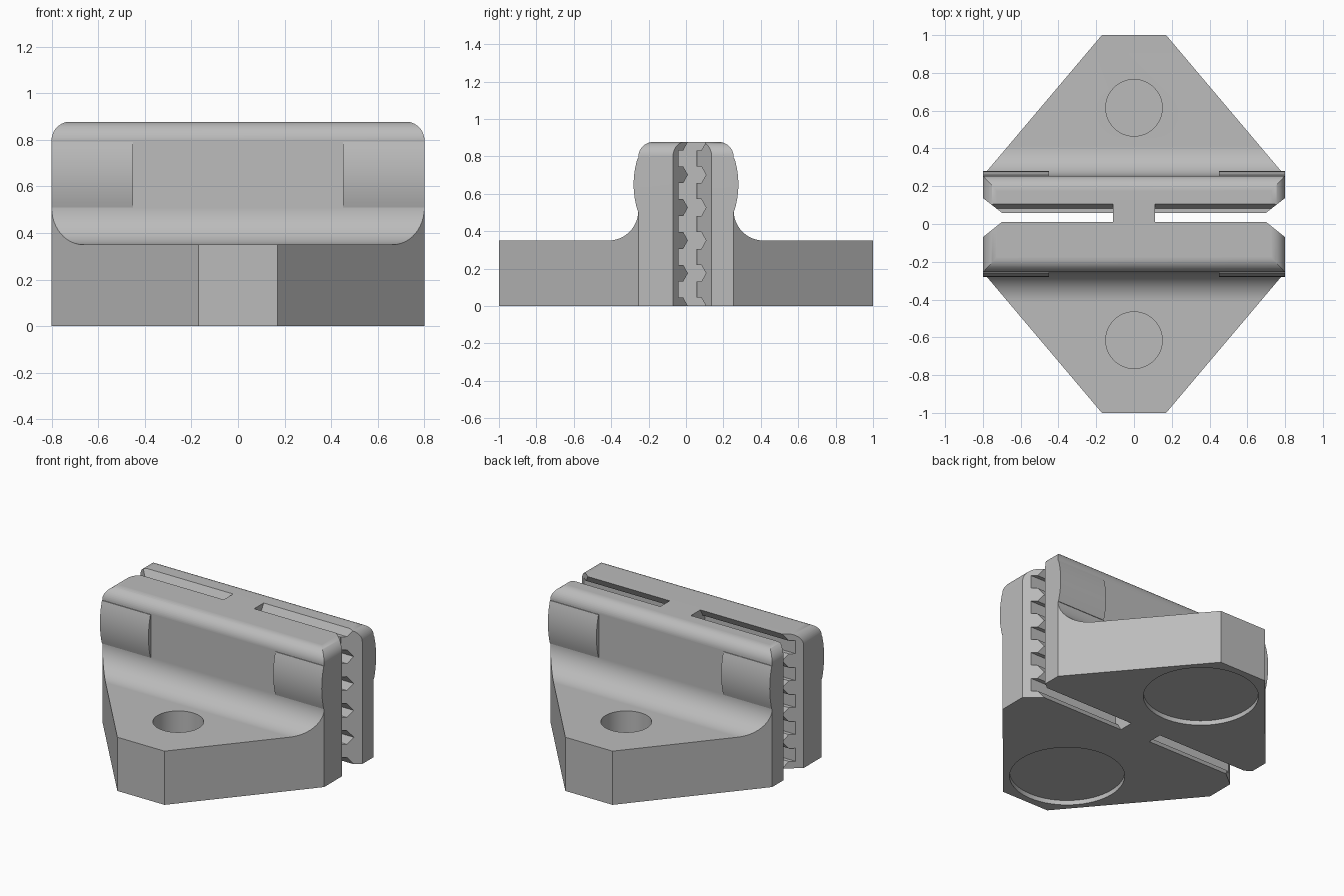
import bpy, bmesh, math

old = bpy.data.objects.get("Cube")
if old:
    bpy.data.objects.remove(old, do_unlink=True)

grey = bpy.data.materials.new("plain_grey")
grey.use_nodes = True
COLOUR = (0.5, 0.5, 0.5, 1)
grey.diffuse_color = COLOUR
grey.node_tree.nodes["Principled BSDF"].inputs["Base Color"].default_value = COLOUR

WALL_Y, HALF_X, TOP, FOOT = 0.255, 0.8, 0.877, 0.35


def prism(name, points, axis, lo, hi):
    """Extrude a 2D outline along an axis; the outline uses the other two axes in order."""
    def place(p, t):
        c = list(p)
        c.insert("xyz".index(axis), t)
        return c
    bm = bmesh.new()
    face = bm.faces.new([bm.verts.new(place(p, lo)) for p in points])
    side = bmesh.ops.extrude_face_region(bm, geom=[face])["geom"]
    for v in side:
        if isinstance(v, bmesh.types.BMVert):
            v.co["xyz".index(axis)] = hi
    bmesh.ops.recalc_face_normals(bm, faces=bm.faces)
    mesh = bpy.data.meshes.new(name)
    bm.to_mesh(mesh)
    bm.free()
    mesh.materials.append(grey)
    ob = bpy.data.objects.new(name, mesh)
    bpy.context.collection.objects.link(ob)
    return ob


def arc(cx, cy, r, start, end, n=12):
    angles = [math.radians(start + (end - start) * i / n) for i in range(n + 1)]
    return [(cx + r * math.cos(a), cy + r * math.sin(a)) for a in angles]


def mirrored(half):
    return half + [(-x, y) for x, y in reversed(half)]


def activate(ob):
    bpy.ops.object.select_all(action="DESELECT")
    ob.select_set(True)
    bpy.context.view_layer.objects.active = ob


def cut(ob, cutter, operation="DIFFERENCE"):
    cutter.hide_render = True
    mod = ob.modifiers.new("cut", "BOOLEAN")
    mod.operation, mod.solver, mod.object = operation, "EXACT", cutter
    activate(ob)
    bpy.ops.object.modifier_apply(modifier=mod.name)
    bpy.data.objects.remove(cutter, do_unlink=True)


def smooth(ob):
    activate(ob)
    bpy.ops.object.shade_smooth_by_angle(angle=math.radians(28))
    mod = ob.modifiers.new("even_normals", "WEIGHTED_NORMAL")
    mod.keep_sharp = True


# Side profile: flat feet, filleted into a wall with a rounded top
r_top, r_foot = 0.08, 0.16
profile = mirrored([(1.2, 0), (1.2, FOOT)]
                   + arc(WALL_Y + r_foot, FOOT + r_foot, r_foot, 270, 180)
                   + arc(WALL_Y - r_top, TOP - r_top, r_top, 0, 90))
body = prism("clamp_body", profile, "x", -1.2, 1.2)

# Tapered feet seen from above
cut(body, prism("plan", [(0.17, 1), (1.0156, 0), (0.17, -1),
                         (-0.17, -1), (-1.0156, 0), (-0.17, 1)], "z", -0.5, 1.5), "INTERSECT")

# Square ends with rounded upper corners
ends = mirrored([(HALF_X, -0.3)] + arc(HALF_X - r_top, TOP - r_top + 0.0005, r_top, 0, 90)
                + [(0.7, 1.2)])
cut(body, prism("end_outline", ends, "y", -1.3, 1.3), "INTERSECT")

# Toothed slots with flared mouths, either side of the centre web
pitch, half_tooth = TOP / 5, 0.045
front_teeth = []
for k in range(6):
    z = k * pitch
    front_teeth += [(-0.04, z - half_tooth), (-0.015, z - half_tooth), (0.01, z),
                    (-0.015, z + half_tooth), (-0.04, z + half_tooth)]
slot = front_teeth + [(y + 0.097, z) for y, z in reversed(front_teeth)]
mouth = [(0.7, 0.01), (0.9, -0.15), (0.9, 0.215), (0.7, 0.06)]
for s in (-1, 1):
    cut(body, prism("slot", slot, "x", s * 0.11, s * 1.0))
    cut(body, prism("mouth", [(s * x, y) for x, y in mouth], "z", -0.3, 1.3))

# Blind screw holes above, shallow round pockets below
for s in (-1, 1):
    cut(body, prism("hole", arc(0, s * 0.615, 0.15, 0, 352.5, 47), "z", 0.05, 0.6))
    cut(body, prism("pocket", arc(0, s * 0.615, 0.34, 0, 354.375, 63), "z", -0.2, 0.03))
smooth(body)

# Bulged grip pads at both ends of both wall faces
bulge = [(0.245, 0.51)]
for i in range(13):
    t = i / 6 - 1
    bulge.append((0.28 - 0.021 * t * t, 0.65 + 0.14 * t))
bulge.append((0.245, 0.79))
for sx, side in ((-1, "right"), (1, "left")):
    for sy, face in ((-1, "front"), (1, "back")):
        pad = prism(f"{face}_{side}_grip_pad", [(sy * y, z) for y, z in bulge],
                    "x", sx * 0.45, sx * HALF_X)
        smooth(pad)
